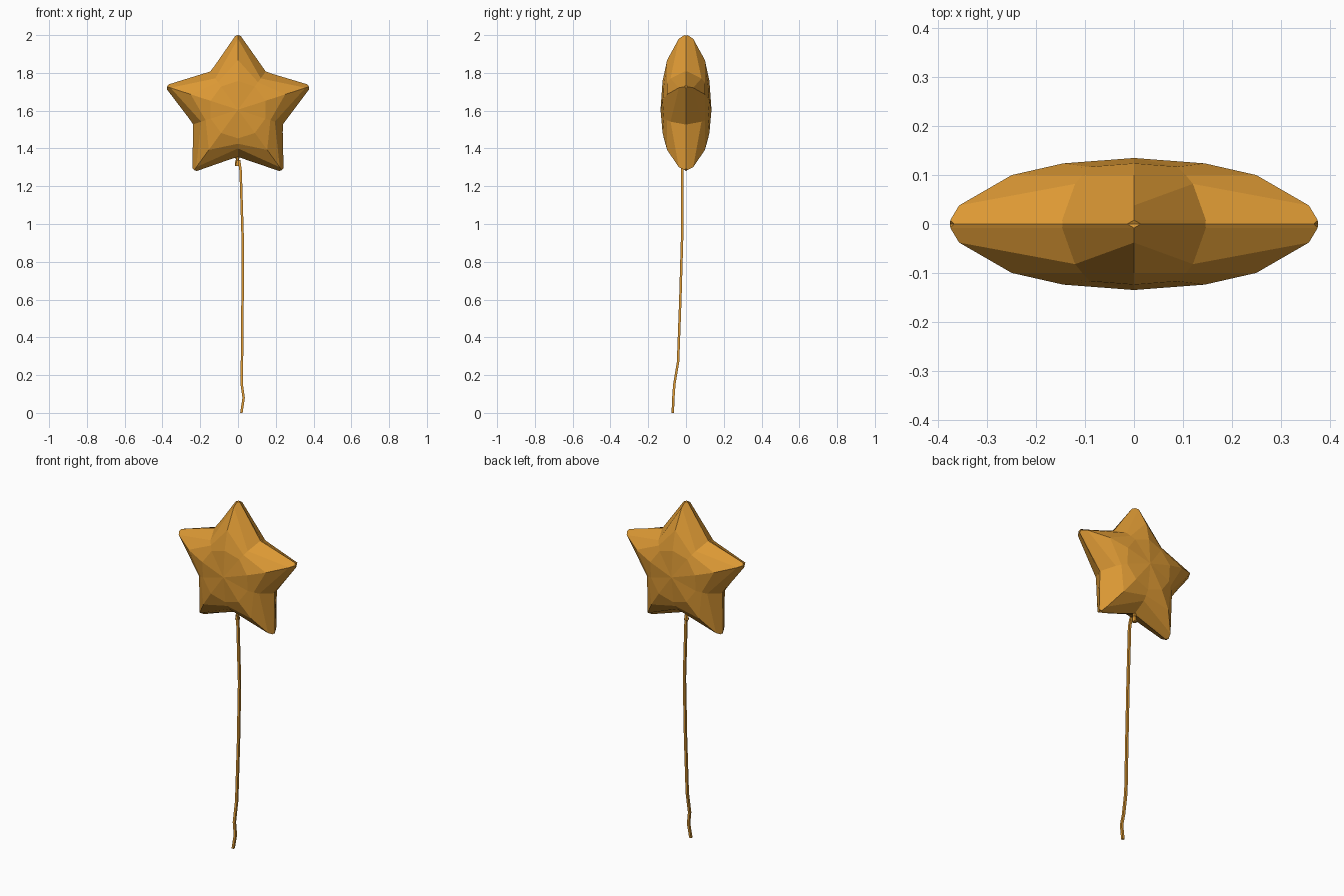
import bpy
import bmesh
from math import sin, cos, pi
from mathutils import Vector

cube = bpy.data.objects.get("Cube")
if cube:
    bpy.data.objects.remove(cube)

gold = bpy.data.materials.new("gold foil")
gold.use_nodes = True
colour = (0.72, 0.32, 0.035, 1)
gold.diffuse_color = colour
gold.node_tree.nodes["Principled BSDF"].inputs["Base Color"].default_value = colour

CENTRE_Z = 1.605
ARMS = 5


def finish(bm, name):
    bmesh.ops.remove_doubles(bm, verts=bm.verts, dist=0.0005)
    bmesh.ops.recalc_face_normals(bm, faces=bm.faces)
    mesh = bpy.data.meshes.new(name)
    bm.to_mesh(mesh)
    bm.free()
    mesh.materials.append(gold)
    obj = bpy.data.objects.new(name, mesh)
    bpy.context.collection.objects.link(obj)
    return obj


def star_ring(bm, tip_r, tip_y, valley_r, valley_y, half_width, side):
    """Outline of a star: two tip points and one valley point per arm."""
    ring = []
    for arm in range(ARMS):
        a = 2 * pi * arm / ARMS
        out, across = Vector((sin(a), 0, cos(a))), Vector((cos(a), 0, -sin(a)))
        b = a + pi / ARMS
        depth = Vector((0, side, 0))
        base = Vector((0, 0, CENTRE_Z))
        for s in (-1, 1):
            ring.append(bm.verts.new(base + out * tip_r + across * s * half_width + depth * tip_y))
        ring.append(bm.verts.new(base + Vector((sin(b), 0, cos(b))) * valley_r + depth * valley_y))
    return ring


# Puffed star: rings from the seam to the middle of each side
rings = [
    (0.391, 0, 0.248, 0, 0.014),
    (0.395, 0.008, 0.25, 0.008, 0),
    (0.376, 0.038, 0.205, 0.082, 0),
    (0.263, 0.100, 0.18, 0.100, 0),
    (0.152, 0.124, 0.152, 0.117, 0),
]
bm = bmesh.new()
for side in (-1, 1):
    loops = [star_ring(bm, *r, side) for r in rings]
    n = len(loops[0])
    for inner, outer in zip(loops[1:], loops):
        for i in range(n):
            j = (i + 1) % n
            bm.faces.new((outer[i], outer[j], inner[j], inner[i]))
    middle = bm.verts.new((0, side * 0.135, CENTRE_Z))
    for i in range(n):
        bm.faces.new((loops[-1][i], loops[-1][(i + 1) % n], middle))
finish(bm, "star_balloon")

# Tied neck under the star: a narrow waist with a flared lip
bm = bmesh.new()
profile = [(0.016, 1.37), (0.008, 1.342), (0.012, 1.33), (0.014, 1.308)]
sides = 6
loops = [[bm.verts.new((r * cos(2 * pi * i / sides) - 0.003, r * sin(2 * pi * i / sides), z))
          for i in range(sides)] for r, z in profile]
for a, b in zip(loops, loops[1:]):
    for i in range(sides):
        j = (i + 1) % sides
        bm.faces.new((a[i], a[j], b[j], b[i]))
bm.faces.new(loops[0])
bm.faces.new(loops[-1])
finish(bm, "balloon_neck")

# Hanging ribbon: a thin four-sided strand that bends near the end
path = [(-0.004, 0.004, 1.335), (0.006, -0.016, 1.338), (0.014, -0.02, 1.28),
        (0.024, -0.02, 0.95), (0.024, -0.03, 0.6), (0.021, -0.042, 0.27),
        (0.02, -0.062, 0.15), (0.03, -0.067, 0.08), (0.018, -0.07, 0)]
half = 0.0065
bm = bmesh.new()
loops = [[bm.verts.new((x + dx * half, y + dy * half, z))
          for dx, dy in ((-1, -1), (1, -1), (1, 1), (-1, 1))] for x, y, z in path]
for a, b in zip(loops, loops[1:]):
    for i in range(4):
        j = (i + 1) % 4
        bm.faces.new((a[i], a[j], b[j], b[i]))
bm.faces.new(loops[0])
bm.faces.new(loops[-1])
finish(bm, "ribbon")
